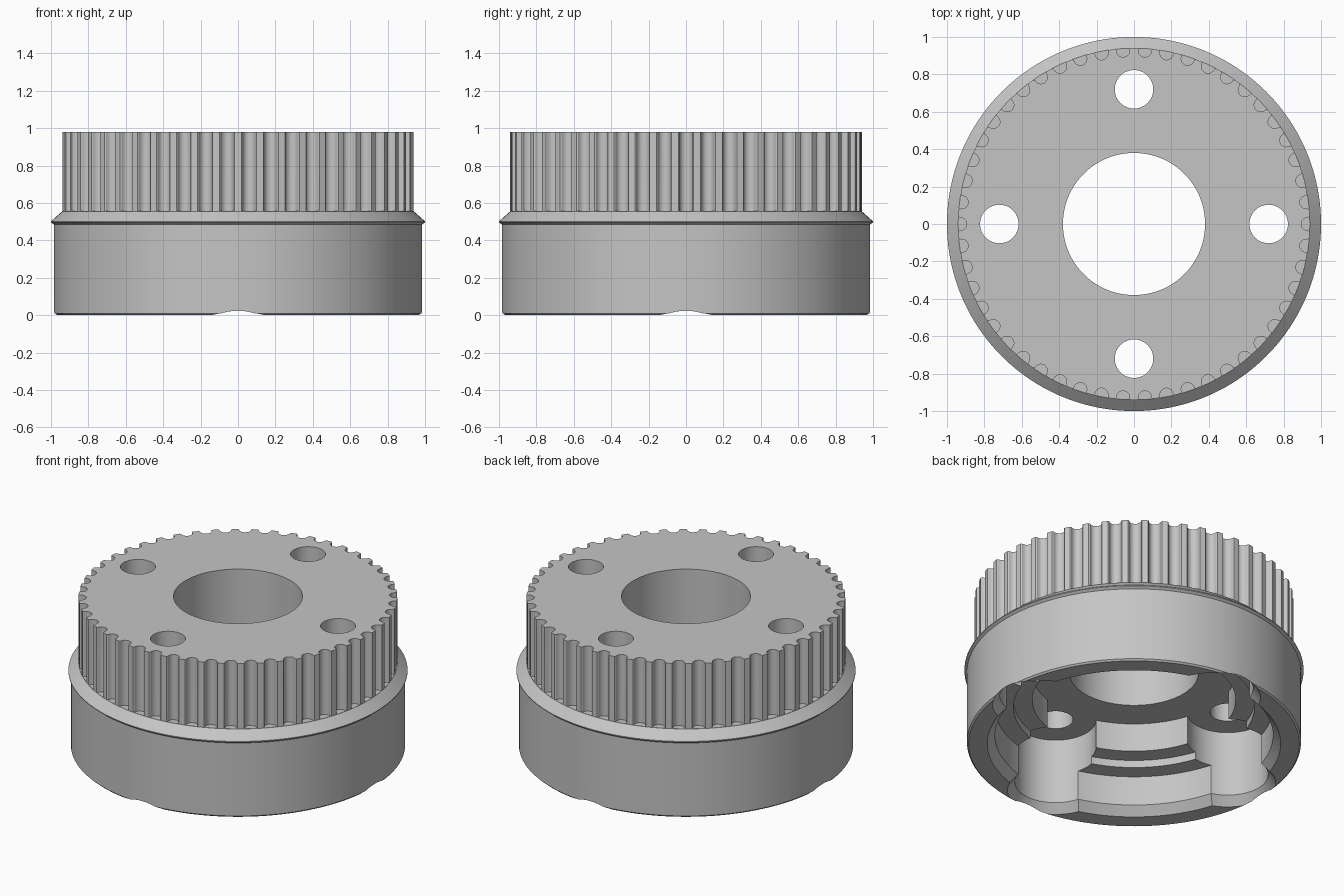
import bpy, bmesh, math
from mathutils import Matrix, Vector

cube = bpy.data.objects.get("Cube")
if cube:
    bpy.data.objects.remove(cube, do_unlink=True)

TEETH = 50
TOP, PLATE, FLANGE_TOP = 0.98, 0.48, 0.555
HOLE_RING = 0.72

metal = bpy.data.materials.new("plain grey")
metal.use_nodes = True
grey = (0.56, 0.56, 0.56, 1)
metal.diffuse_color = grey
metal.node_tree.nodes["Principled BSDF"].inputs["Base Color"].default_value = grey


def make_object(name, bm):
    bmesh.ops.recalc_face_normals(bm, faces=bm.faces)
    mesh = bpy.data.meshes.new(name)
    bm.to_mesh(mesh)
    bm.free()
    mesh.materials.append(metal)
    obj = bpy.data.objects.new(name, mesh)
    bpy.context.collection.objects.link(obj)
    return obj


def lathe(bm, profile, segments, centre=(0, 0, 0)):
    """Revolve a closed (radius, height) loop about a vertical axis."""
    rings = []
    for i in range(segments):
        a = math.tau * i / segments
        rings.append([bm.verts.new((centre[0] + r * math.cos(a),
                                    centre[1] + r * math.sin(a), z)) for r, z in profile])
    n = len(profile)
    for i in range(segments):
        here, there = rings[i], rings[(i + 1) % segments]
        for j in range(n):
            k = (j + 1) % n
            bm.faces.new((here[j], there[j], there[k], here[k]))


def prism(bm, outline, low, high):
    """Extrude a flat outline vertically."""
    face = bm.faces.new([bm.verts.new((x, y, low)) for x, y in outline])
    up = bmesh.ops.extrude_face_region(bm, geom=[face])["geom"]
    bmesh.ops.translate(bm, vec=(0, 0, high - low),
                        verts=[v for v in up if isinstance(v, bmesh.types.BMVert)])


def cut(body, cutter):
    mod = body.modifiers.new(cutter.name, 'BOOLEAN')
    mod.operation = 'DIFFERENCE'
    mod.solver = 'EXACT'
    mod.object = cutter
    cutter.hide_render = True
    bpy.context.view_layer.objects.active = body
    bpy.ops.object.modifier_apply(modifier=mod.name)
    bpy.data.objects.remove(cutter, do_unlink=True)


# Turned body: outer wall, flange, toothed rim blank, bore and stepped pocket
bm = bmesh.new()
lathe(bm, [(0.975, 0), (0.985, 0.01), (0.985, 0.485), (1.0, 0.497), (1.0, 0.502),
           (0.94, FLANGE_TOP), (0.94, TOP), (0.38, TOP), (0.38, PLATE),
           (0.60, PLATE), (0.60, 0.295), (0.71, 0.295), (0.71, 0.247),
           (0.82, 0.247), (0.82, 0.055), (0.865, 0)], 160)
pulley = make_object("toothed_pulley", bm)

# Four round lobes in the pocket with flared mouths
bm = bmesh.new()
for i in range(4):
    a = i * math.pi / 2
    spot = Matrix.Translation((HOLE_RING * math.cos(a), HOLE_RING * math.sin(a), 0))
    for r1, r2, low, high in ((0.24, 0.24, 0.055, PLATE), (0.30, 0.24, -0.02, 0.055)):
        part = bmesh.new()
        bmesh.ops.create_cone(part, cap_ends=True, segments=64, radius1=r1, radius2=r2,
                              depth=high - low,
                              matrix=spot @ Matrix.Translation((0, 0, (low + high) / 2)))
        # Drop the shared cap so both parts weld into one closed solid
        shared = [f for f in part.faces if abs(f.calc_center_median().z - 0.055) < 1e-4]
        bmesh.ops.delete(part, geom=shared, context='FACES_ONLY')
        temp = bpy.data.meshes.new("lobe_part")
        part.to_mesh(temp)
        part.free()
        bm.from_mesh(temp)
        bpy.data.meshes.remove(temp)
bmesh.ops.remove_doubles(bm, verts=bm.verts, dist=0.0005)
cut(pulley, make_object("lobe_cutter", bm))

# Four through holes in the plate
bm = bmesh.new()
for i in range(4):
    a = i * math.pi / 2
    bmesh.ops.create_cone(bm, cap_ends=True, segments=48, radius1=0.103, radius2=0.103,
                          depth=0.8, matrix=Matrix.Translation(
                              (HOLE_RING * math.cos(a), HOLE_RING * math.sin(a), 0.75)))
cut(pulley, make_object("hole_cutter", bm))

# Round-bottomed belt grooves with slightly eased mouths
bm = bmesh.new()
arc = [math.pi / 2 + math.pi * i / 10 for i in range(11)]
groove = [(0.96, 0.046), (0.94, 0.042), (0.934, 0.036)]
groove += [(0.929 + 0.035 * math.cos(a), 0.035 * math.sin(a)) for a in arc]
groove += [(x, -y) for x, y in reversed(groove[:3])]
for i in range(TEETH):
    turn = Matrix.Rotation(math.tau * i / TEETH, 2)
    prism(bm, [turn @ Vector(p) for p in groove], FLANGE_TOP + 0.001, TOP + 0.1)
cut(pulley, make_object("groove_cutter", bm))

# Smooth the turned surfaces and keep machined edges crisp
bpy.ops.object.select_all(action='DESELECT')
pulley.select_set(True)
bpy.context.view_layer.objects.active = pulley
bpy.ops.object.shade_smooth_by_angle(angle=math.radians(25))
